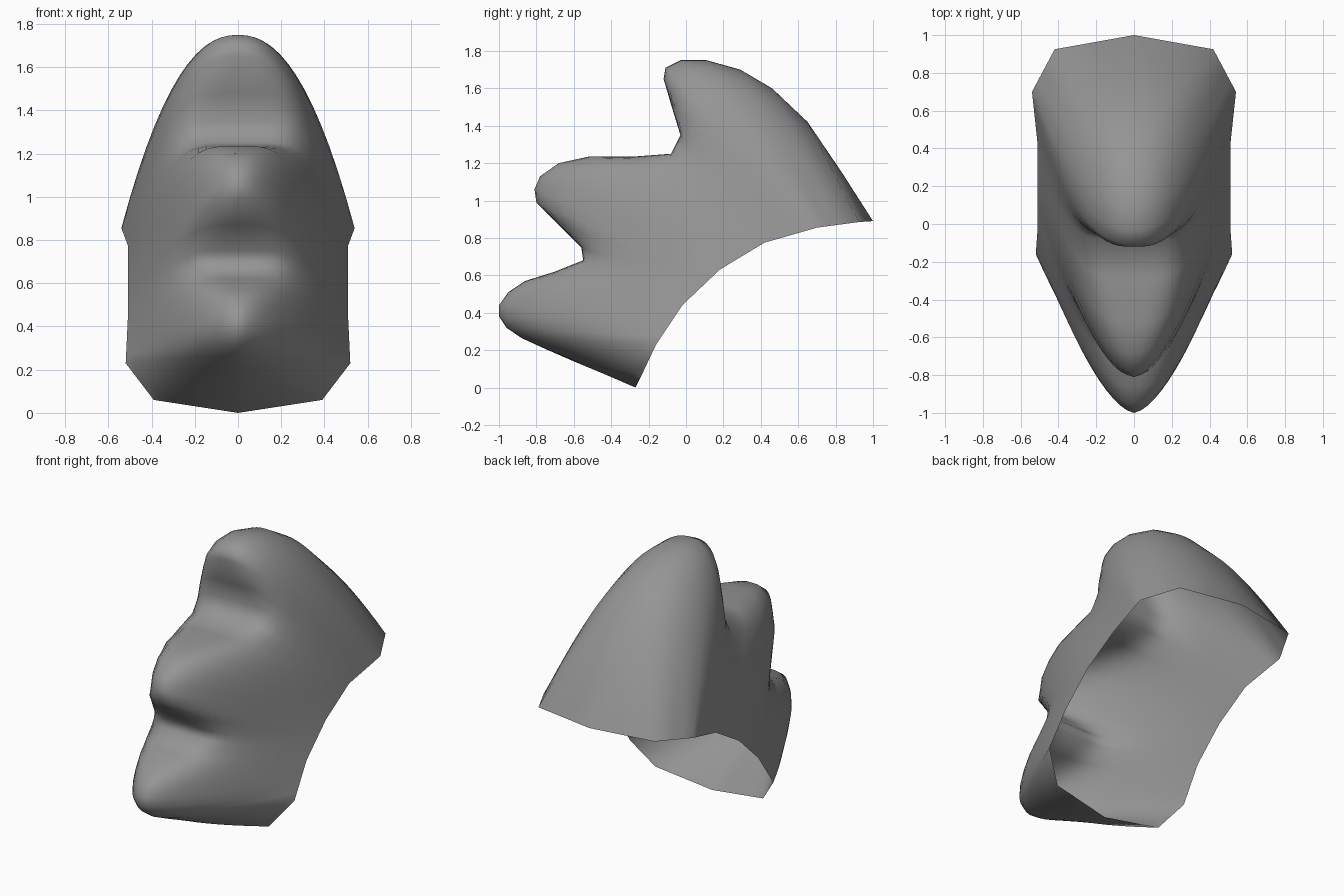
import bpy, bmesh, math
from mathutils import Vector

if "Cube" in bpy.data.objects:
    bpy.data.objects.remove(bpy.data.objects["Cube"])

# Open back rim, half loop from bottom centre to top centre (x, y, z)
RIM = [(0, -.27, 0), (.39, -.24, .06), (.52, -.16, .23), (.51, -.02, .44),
       (.51, .18, .63), (.51, .42, .775), (.54, .70, .855), (.42, .925, .885), (0, 1, .89)]

# Centre profile with three lobes: (y, z, matching rim position, groove depth)
PROFILE = [
    (-.27, 0, 0, 0), (-.42, .065, .5, 0), (-.60, .14, 1, 0), (-.76, .21, 1.5, 0), (-.88, .265, 2, 0),
    (-.96, .32, 2.2, 0), (-1, .38, 2.4, 0), (-1, .44, 2.55, 0), (-.95, .51, 2.7, .03),
    (-.86, .57, 2.85, .1), (-.70, .62, 3, .25), (-.55, .68, 3.2, .39),
    (-.56, .75, 3.4, .34), (-.68, .87, 3.6, .17), (-.80, .99, 3.82, .03), (-.81, 1.06, 4, 0),
    (-.78, 1.13, 4.15, .01), (-.68, 1.20, 4.3, .05), (-.52, 1.235, 4.45, .15),
    (-.28, 1.235, 4.65, .3), (-.08, 1.25, 4.85, .4), (-.03, 1.35, 5, .36),
    (-.07, 1.48, 5.2, .2), (-.12, 1.65, 5.45, .02), (-.11, 1.71, 5.6, 0),
    (-.03, 1.75, 5.8, 0), (.11, 1.75, 6, 0), (.29, 1.70, 6.25, 0), (.46, 1.60, 6.5, 0),
    (.65, 1.42, 7, 0), (.83, 1.155, 7.5, 0), (1, .89, 8, 0)]
COLS = 14


def rim_point(r):
    i = min(int(r), 7)
    return Vector(RIM[i]).lerp(Vector(RIM[i + 1]), r - i)


def row_points(y, z, r, groove):
    """One cross line: rounded lobe, softly flattened where a groove cuts it."""
    rim, mid = rim_point(r), Vector((0, y, z))
    power = 1.6 + .1 * min(max(r - 3, 0), 1) + .55 * min(max((r - 4) / 1.5, 0), 1)
    k = 1.7 + 4 * groove
    pts = []
    for j in range(-COLS, COLS + 1):
        u = abs(j) / COLS
        h, g = u ** (power * k), groove ** k
        f = ((h + g * (1 - h)) ** (1 / k) - groove) / (1 - groove)
        p = mid.lerp(rim, f)
        p.x = rim.x * j / COLS
        pts.append(p)
    return pts


# Lobed shell
bm = bmesh.new()
rows = [[bm.verts.new(p) for p in row_points(*q)] for q in PROFILE]
for a, b in zip(rows, rows[1:]):
    for j in range(2 * COLS):
        bm.faces.new((a[j], a[j + 1], b[j + 1], b[j]))
bmesh.ops.remove_doubles(bm, verts=bm.verts, dist=1e-4)
for f in bm.faces:
    f.smooth = True
mesh = bpy.data.meshes.new("lobed_shell")
bm.to_mesh(mesh)
bm.free()
shell = bpy.data.objects.new("lobed_shell", mesh)
bpy.context.collection.objects.link(shell)

# Dark grey finish
grey = bpy.data.materials.new("dark_grey")
grey.diffuse_color = (.3, .3, .3, 1)
grey.use_nodes = True
grey.node_tree.nodes["Principled BSDF"].inputs["Base Color"].default_value = grey.diffuse_color
mesh.materials.append(grey)
